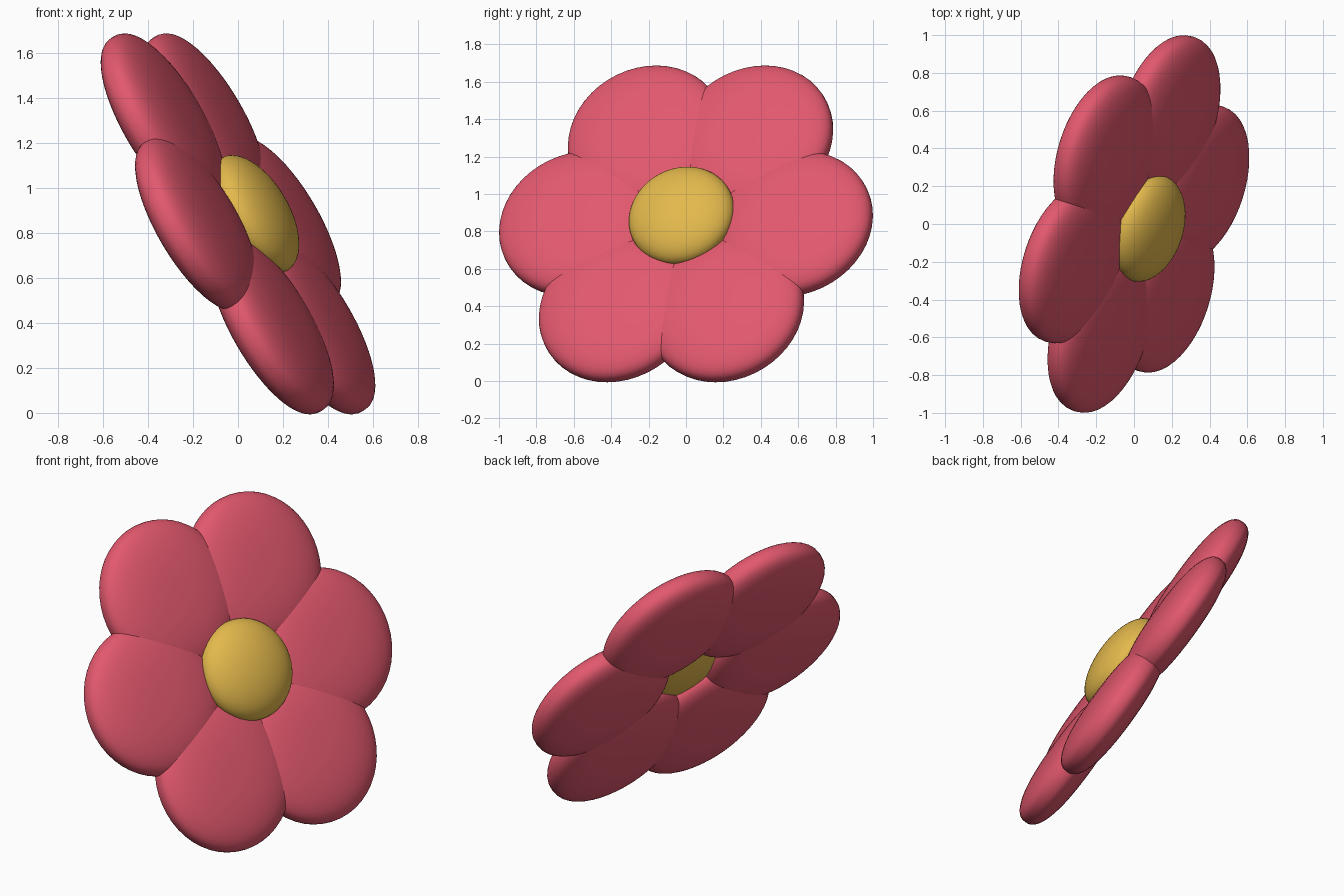
import bpy, math
from mathutils import Matrix, Vector

if "Cube" in bpy.data.objects:
    bpy.data.objects.remove(bpy.data.objects["Cube"])


def material(name, rgb):
    m = bpy.data.materials.new(name)
    m.diffuse_color = (*rgb, 1)
    m.use_nodes = True
    m.node_tree.nodes["Principled BSDF"].inputs["Base Color"].default_value = m.diffuse_color
    return m


pink = material("petal_pink", (0.76, 0.098, 0.155))
yellow = material("centre_yellow", (0.77, 0.485, 0.073))

# Tilted frame of the blossom: e1 and e2 span its plane, n faces outward
n = Vector((0.83, -0.264, 0.487)).normalized()
e1 = Vector((0, 0, 1)).cross(n).normalized()
e2 = n.cross(e1)
frame = Matrix((e1, e2, n)).transposed().to_4x4()
frame.translation = (0, 0, 0.84)


def pillow(name, mat, size, local, power=2.0):
    """Ellipsoid whose side profile is a superellipse (power 2 is round)."""
    bpy.ops.mesh.primitive_uv_sphere_add(segments=48, ring_count=32, radius=1)
    o = bpy.context.object
    o.name = name
    for v in o.data.vertices:
        r = math.hypot(v.co.x, v.co.y)
        if r > 1e-5:
            s = r ** (2 / power) / r
            v.co.x *= s
            v.co.y *= s
        v.co.z = math.copysign(abs(v.co.z) ** (2 / power), v.co.z)
    o.data.materials.append(mat)
    o.data.transform(frame @ local @ Matrix.Diagonal((*size, 1)))
    bpy.ops.object.shade_smooth()


# Six overlapping flattened petals around the centre
for k in range(6):
    place = Matrix.Rotation(math.radians(60 * k), 4, 'Z') @ Matrix.Translation((0.6, 0, 0))
    pillow(f"petal_{k + 1}", pink, (0.44, 0.434, 0.125), place, 2.5)

# Domed centre, pushed towards the face of the flower
pillow("flower_centre", yellow, (0.29, 0.29, 0.137), Matrix.Translation((0, 0, 0.09)))
